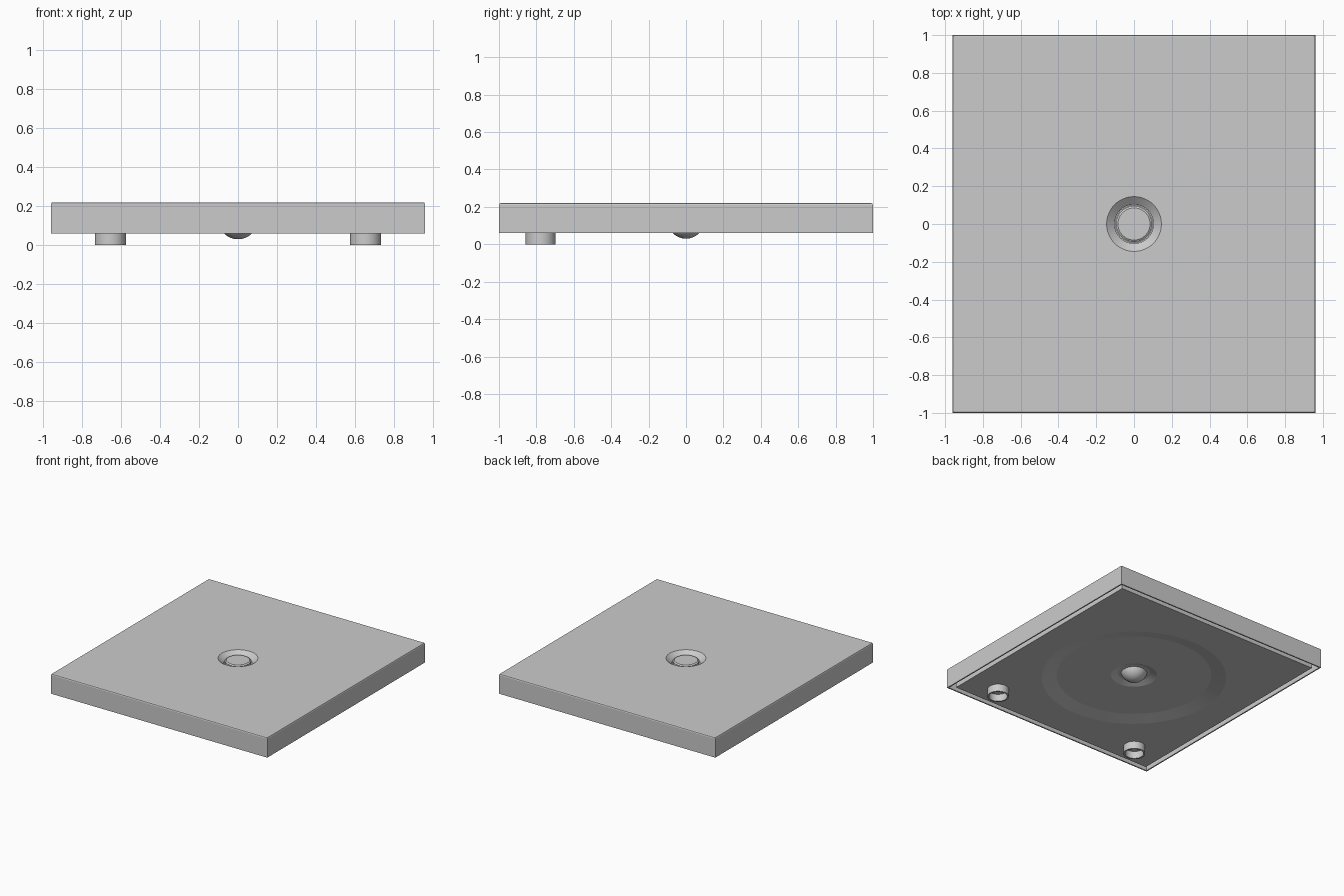
import bpy, bmesh, math

if "Cube" in bpy.data.objects:
    bpy.data.objects.remove(bpy.data.objects["Cube"])

N = 64  # segments around every ring

grey = bpy.data.materials.new("light_grey")
grey.diffuse_color = (0.6, 0.6, 0.6, 1)
grey.use_nodes = True
grey.node_tree.nodes["Principled BSDF"].inputs["Base Color"].default_value = grey.diffuse_color


def circ(r, z):
    """Round ring of points."""
    return [(r * math.cos(2 * math.pi * i / N), r * math.sin(2 * math.pi * i / N), z)
            for i in range(N)]


def rect(hx, hy, z):
    """Rectangular ring with the same point count, so it can join a round one."""
    pts = []
    for x, y, _ in circ(1, 0):
        m = max(abs(x), abs(y))
        pts.append((hx * x / m, hy * y / m, z))
    return pts


def loft(name, rings, cap_start=False, cap_end=False, loc=(0, 0, 0), angle=30):
    """Skin rings in order: from the top centre outwards, down and under."""
    bm = bmesh.new()
    loops = [[bm.verts.new(p) for p in ring] for ring in rings]
    for a, b in zip(loops, loops[1:]):
        for i in range(N):
            j = (i + 1) % N
            bm.faces.new((a[i], b[i], b[j], a[j]))
    if cap_start:
        bm.faces.new(loops[0])
    if cap_end:
        bm.faces.new(loops[-1][::-1])
    me = bpy.data.meshes.new(name)
    bm.to_mesh(me)
    bm.free()
    me.materials.append(grey)
    ob = bpy.data.objects.new(name, me)
    ob.location = loc
    bpy.context.collection.objects.link(ob)
    bpy.ops.object.select_all(action='DESELECT')
    ob.select_set(True)
    bpy.context.view_layer.objects.active = ob
    bpy.ops.object.shade_smooth_by_angle(angle=math.radians(angle))
    return ob


# Outer cover: countersunk hole, flat top, thin side walls folded back inside
loft("cover", [
    circ(0.103, 0.12), circ(0.103, 0.185), circ(0.145, 0.22),
    rect(0.952, 0.992, 0.22), rect(0.957, 0.997, 0.217), rect(0.96, 1.0, 0.21),
    rect(0.96, 1.0, 0.06), rect(0.95, 0.99, 0.06),
    rect(0.95, 0.99, 0.205), rect(0.90, 0.94, 0.205)], angle=8)

# Base pan: separated from the cover by a groove, with a shallow dished centre
loft("base_pan", [
    rect(0.912, 0.952, 0.205), rect(0.912, 0.952, 0.06),
    circ(0.68, 0.06), circ(0.57, 0.082),
    circ(0.17, 0.082), circ(0.12, 0.10), circ(0.09, 0.10)], angle=8)

# Central button: flat chamfered top and hemispherical underside
dome = [circ(0.1 * math.cos(t), 0.13 - 0.1 * math.sin(t))
        for t in [math.pi / 2 * k / 12 for k in range(12)]]
loft("centre_button", [circ(0.085, 0.205), circ(0.095, 0.198), circ(0.095, 0.13)] + dome,
     cap_start=True, cap_end=True)

# Two hollow feet along the front edge
for side, x in (("left", -0.655), ("right", 0.655)):
    loft(f"foot_{side}", [
        circ(0.08, 0.065), circ(0.08, 0), circ(0.068, 0), circ(0.068, 0.058)],
        cap_end=True, loc=(x, -0.777, 0))
